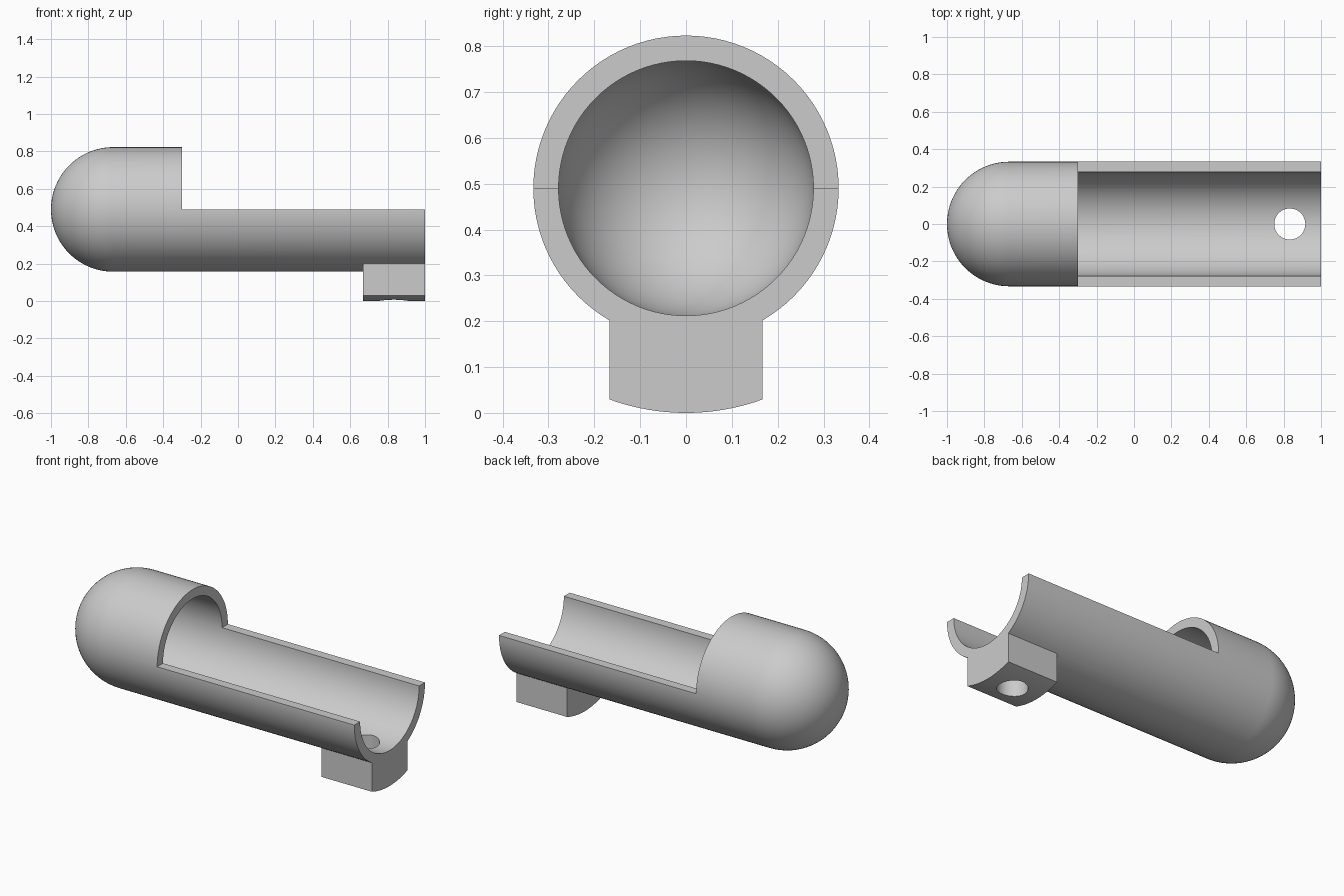
import bpy
import bmesh
from math import pi, sin, cos, asin
from mathutils import Matrix

AXIS_Z = 0.49            # height of the tube axis
R_OUT, R_IN = 0.333, 0.278
DOME_X, CUT_X, END_X = -0.667, -0.3, 1.0
FOOT_X, FOOT_HALF = 0.667, 0.167
HOLE_X, HOLE_R = 0.833, 0.083
SEGMENTS, DOME_STEPS = 96, 24

cube = bpy.data.objects.get("Cube")
if cube:
    bpy.data.objects.remove(cube)

grey = bpy.data.materials.new("plain_grey")
grey.use_nodes = True
colour = (0.6, 0.6, 0.6, 1)
grey.diffuse_color = colour
grey.node_tree.nodes["Principled BSDF"].inputs["Base Color"].default_value = colour


def make_object(name, bm):
    bmesh.ops.recalc_face_normals(bm, faces=bm.faces)
    mesh = bpy.data.meshes.new(name)
    bm.to_mesh(mesh)
    bm.free()
    mesh.materials.append(grey)
    obj = bpy.data.objects.new(name, mesh)
    bpy.context.collection.objects.link(obj)
    return obj


def combine(target, tool, operation):
    """Apply a boolean and discard the tool object."""
    tool.hide_render = True
    mod = target.modifiers.new(operation, 'BOOLEAN')
    mod.operation, mod.object, mod.solver = operation, tool, 'EXACT'
    bpy.context.view_layer.objects.active = target
    bpy.ops.object.modifier_apply(modifier=mod.name)
    bpy.data.objects.remove(tool)


def dome_profile(radius):
    """Points (x, radius) from the pole round the dome to the open end."""
    angles = [i * pi / 2 / DOME_STEPS for i in range(DOME_STEPS + 1)]
    points = [(DOME_X - radius * cos(a), radius * sin(a)) for a in angles]
    return points + [(END_X, radius)]


def make_shell():
    """Lathe the closed wall profile about the tube axis."""
    bm = bmesh.new()
    profile = dome_profile(R_OUT) + dome_profile(R_IN)[::-1]
    verts = [bm.verts.new((x, r, AXIS_Z)) for x, r in profile]
    edges = [bm.edges.new(pair) for pair in zip(verts, verts[1:])]
    bmesh.ops.spin(bm, geom=verts + edges, cent=(0, 0, AXIS_Z), axis=(1, 0, 0),
                   angle=2 * pi, steps=SEGMENTS)
    bmesh.ops.remove_doubles(bm, verts=bm.verts, dist=0.0001)
    return make_object("domed_tube", bm)


def make_foot():
    """Block with curved top and bottom, concentric with the tube."""
    def arc(radius):
        limit = asin(FOOT_HALF / radius)
        angles = [limit * (i / 10 - 1) for i in range(21)]
        return [(radius * sin(a), AXIS_Z - radius * cos(a)) for a in angles]

    bm = bmesh.new()
    outline = arc(AXIS_Z) + arc((R_OUT + R_IN) / 2)[::-1]
    face = bm.faces.new([bm.verts.new((FOOT_X, y, z)) for y, z in outline])
    moved = bmesh.ops.extrude_face_region(bm, geom=[face])["geom"]
    bmesh.ops.translate(bm, vec=(END_X - FOOT_X, 0, 0),
                        verts=[v for v in moved if isinstance(v, bmesh.types.BMVert)])
    return make_object("foot_block", bm)


def make_opening_cutter():
    bm = bmesh.new()
    bmesh.ops.create_cube(bm, size=2, matrix=Matrix.Translation(
        (CUT_X + 1, 0, AXIS_Z + 1)) @ Matrix.Diagonal((1, 1, 1, 1)))
    return make_object("opening_cutter", bm)


def make_hole_cutter():
    bm = bmesh.new()
    bmesh.ops.create_cone(bm, cap_ends=True, segments=48, radius1=HOLE_R,
                          radius2=HOLE_R, depth=1,
                          matrix=Matrix.Translation((HOLE_X, 0, 0)))
    return make_object("hole_cutter", bm)


# Domed tube, opened along its upper half, with a drilled foot under the end
body = make_shell()
combine(body, make_opening_cutter(), 'DIFFERENCE')
combine(body, make_foot(), 'UNION')
combine(body, make_hole_cutter(), 'DIFFERENCE')
body.name = "open_tube_with_foot"

bpy.ops.object.select_all(action='DESELECT')
body.select_set(True)
bpy.context.view_layer.objects.active = body
bpy.ops.object.shade_smooth_by_angle(angle=pi / 6)
